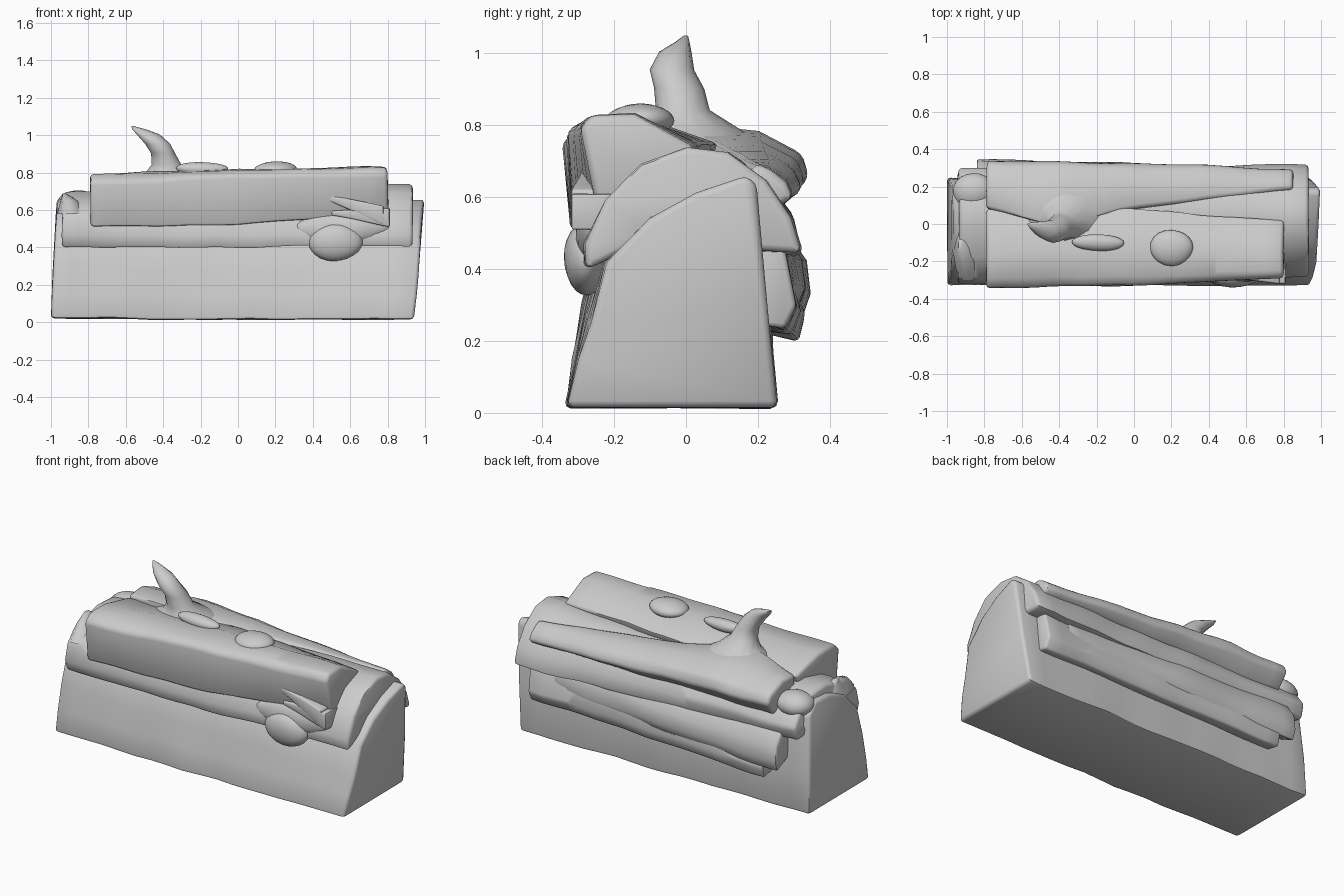
import bpy, bmesh
from mathutils import Vector, noise

if "Cube" in bpy.data.objects:
    bpy.data.objects.remove(bpy.data.objects["Cube"])


def finish(name, bm, angle=0.6):
    bmesh.ops.recalc_face_normals(bm, faces=bm.faces)
    me = bpy.data.meshes.new(name)
    bm.to_mesh(me)
    bm.free()
    ob = bpy.data.objects.new(name, me)
    bpy.context.collection.objects.link(ob)
    bpy.ops.object.select_all(action='DESELECT')
    ob.select_set(True)
    bpy.context.view_layer.objects.active = ob
    bpy.ops.object.shade_smooth_by_angle(angle=angle)
    return ob


def rough(bm, amount, seed):
    for v in bm.verts:
        v.co += noise.noise_vector(v.co * 4 + Vector((seed, seed, seed))) * amount


def loft(name, stations, steps=18, lean=(0, 0), amount=0.012, bevel=0.018, seed=1):
    """Skin (x, yz-profile) stations with rounded corners and a hewn surface."""
    bm = bmesh.new()
    rings = []
    x0, x1 = stations[0][0], stations[-1][0]
    for i in range(steps + 1):
        x = x0 + (x1 - x0) * i / steps
        k = 0
        while k < len(stations) - 2 and x > stations[k + 1][0]:
            k += 1
        (xa, pa), (xb, pb) = stations[k], stations[k + 1]
        t = (x - xa) / (xb - xa)
        ring = []
        for a, b in zip(pa, pb):
            y, z = a[0] + (b[0] - a[0]) * t, a[1] + (b[1] - a[1]) * t
            slant = lean[0] if i == 0 else lean[1] if i == steps else 0
            ring.append(bm.verts.new((x + slant * z, y, z)))
        rings.append(ring)
    n = len(rings[0])
    for r, s in zip(rings, rings[1:]):
        for j in range(n):
            bm.faces.new((r[j], r[(j + 1) % n], s[(j + 1) % n], s[j]))
    bm.faces.new(rings[0])
    bm.faces.new(rings[-1])
    bmesh.ops.recalc_face_normals(bm, faces=bm.faces)
    rough(bm, amount, seed)
    sharp = [e for e in bm.edges if e.calc_face_angle(0) > 0.65]
    bmesh.ops.bevel(bm, geom=sharp, offset=bevel, segments=2, profile=0.5,
                    affect='EDGES', clamp_overlap=True)
    return finish(name, bm, 0.8)


def tube(name, path, sides=12, amount=0.006, seed=3):
    """Horizontal rings (x, y, z, rx, ry) skinned upwards."""
    bm = bmesh.new()
    rings = []
    from math import sin, cos, pi
    for x, y, z, rx, ry in path:
        rings.append([bm.verts.new((x + rx * cos(2 * pi * k / sides),
                                    y + ry * sin(2 * pi * k / sides), z))
                      for k in range(sides)])
    for r, s in zip(rings, rings[1:]):
        for k in range(sides):
            bm.faces.new((r[k], r[(k + 1) % sides], s[(k + 1) % sides], s[k]))
    bm.faces.new(rings[0])
    bm.faces.new(rings[-1])
    rough(bm, amount, seed)
    return finish(name, bm, 1.2)


def lump(name, loc, size, seed=5):
    bm = bmesh.new()
    bmesh.ops.create_icosphere(bm, subdivisions=3, radius=1)
    for v in bm.verts:
        v.co = Vector(loc) + Vector(size) * v.co
    rough(bm, 0.012, seed)
    return finish(name, bm, 1.5)


# Split log with a curved front and upright back
log_left = [(-0.33, 0.02), (0.25, 0.02), (0.24, 0.25), (0.21, 0.6), (0.14, 0.66),
            (0, 0.65), (-0.14, 0.6), (-0.25, 0.48), (-0.29, 0.3), (-0.31, 0.15)]
log_right = [(-0.335, 0.015), (0.255, 0.015), (0.225, 0.3), (0.2, 0.64), (0.17, 0.66),
             (0.03, 0.61), (-0.1, 0.54), (-0.22, 0.42), (-0.265, 0.25), (-0.30, 0.15)]
loft("split_log", [(-1.0, log_left), (0.94, log_right)], lean=(0.05, 0.08), seed=1)

# Domed bark layer laid over the log
bark_left = [(-0.3, 0.39), (-0.32, 0.46), (-0.29, 0.57), (-0.18, 0.65), (-0.02, 0.69),
             (0.12, 0.69), (0.24, 0.63), (0.3, 0.54), (0.27, 0.46), (0.17, 0.48), (-0.1, 0.48)]
bark_right = [(-0.28, 0.4), (-0.28, 0.47), (-0.22, 0.59), (-0.12, 0.69), (0.01, 0.735),
              (0.12, 0.725), (0.22, 0.65), (0.29, 0.54), (0.32, 0.44), (0.2, 0.45), (-0.1, 0.48)]
loft("bark_layer", [(-0.95, bark_left), (0.93, bark_right)], lean=(0.02, 0.01), seed=7)

# Thick slab along the front top
slab_left = [(-0.32, 0.51), (-0.345, 0.75), (-0.29, 0.79), (-0.15, 0.79), (0.09, 0.73), (0, 0.6)]
slab_mid = [(-0.31, 0.51), (-0.33, 0.78), (-0.28, 0.81), (-0.12, 0.82), (0.09, 0.75), (0, 0.6)]
slab_right = [(-0.25, 0.58), (-0.29, 0.79), (-0.26, 0.825), (-0.14, 0.83), (0.02, 0.74), (-0.05, 0.6)]
loft("front_slab", [(-0.79, slab_left), (0, slab_mid), (0.8, slab_right)], seed=12)

# Back slab that tapers away from the branch stub
back_left = [(0.27, 0.57), (0.34, 0.66), (0.32, 0.71), (0.2, 0.755), (0.08, 0.75), (0.08, 0.62)]
back_mid = [(0.26, 0.57), (0.345, 0.66), (0.32, 0.725), (0.2, 0.785), (-0.02, 0.81), (0.02, 0.62)]
back_right = [(0.25, 0.57), (0.3, 0.6), (0.28, 0.64), (0.24, 0.67), (0.2, 0.69), (0.15, 0.62)]
loft("back_slab", [(-0.79, back_left), (-0.42, back_mid), (-0.1, [(0.26, 0.57), (0.335, 0.64),
     (0.31, 0.7), (0.21, 0.75), (0.07, 0.75), (0.05, 0.62)]), (0.85, back_right)], seed=20)

# Branch stub with a flared root and bent point
tube("branch_stub", [(-0.38, 0.05, 0.72, 0.26, 0.2), (-0.37, 0.03, 0.79, 0.13, 0.12),
                     (-0.38, -0.01, 0.84, 0.08, 0.075), (-0.40, -0.02, 0.90, 0.065, 0.07),
                     (-0.43, -0.04, 0.95, 0.068, 0.062), (-0.48, -0.03, 1.0, 0.06, 0.045),
                     (-0.53, -0.01, 1.03, 0.035, 0.02), (-0.565, 0, 1.05, 0.006, 0.006)])

# Bark strips on the back, one overlapping the other
outer_left = [(0.21, 0.22), (0.31, 0.2), (0.33, 0.27), (0.29, 0.37), (0.21, 0.4)]
outer_right = [(0.2, 0.25), (0.27, 0.24), (0.3, 0.3), (0.27, 0.45), (0.2, 0.48)]
loft("lower_bark_strip", [(-0.74, outer_left), (0.85, outer_right)], seed=31, bevel=0.012)
upper_left = [(0.2, 0.33), (0.33, 0.27), (0.35, 0.33), (0.34, 0.42), (0.27, 0.52), (0.18, 0.53)]
upper_right = [(0.2, 0.33), (0.27, 0.32), (0.29, 0.37), (0.28, 0.44), (0.25, 0.5), (0.18, 0.52)]
loft("upper_bark_strip", [(-0.84, upper_left), (0.7, upper_right)], seed=37, bevel=0.012)

# Knots and chips
lump("slab_knot", (0.2, -0.13, 0.815), (0.12, 0.1, 0.045), 5)
lump("slab_chip", (-0.19, -0.1, 0.82), (0.14, 0.045, 0.035), 9)
lump("front_knot", (0.52, -0.28, 0.43), (0.15, 0.06, 0.1), 15)
lump("knot_flare", (0.56, -0.26, 0.5), (0.26, 0.045, 0.085), 18)

# Splinter fins beside the front knot
for i, (xa, za, xb, zb) in enumerate([(0.46, 0.67, 0.78, 0.57), (0.5, 0.58, 0.81, 0.56)]):
    def wedge(z, h, d):
        return [(-0.2, z - h), (-0.29 - d, z - h), (-0.29 - d, z + h), (-0.2, z + h)]
    loft("splinter_%d" % (i + 1), [(xa, wedge(za, 0.012, 0)), (xb, wedge(zb, 0.05, 0.03))],
         steps=6, amount=0.006, bevel=0.008, seed=40 + i)

# Broken bark at the left end
tube("broken_bark_tip", [(-0.89, -0.15, 0.58, 0.08, 0.16), (-0.9, -0.14, 0.65, 0.05, 0.1),
                         (-0.93, -0.12, 0.69, 0.01, 0.02)], 10)
lump("end_bark", (-0.86, 0.17, 0.63), (0.11, 0.1, 0.07), 23)
